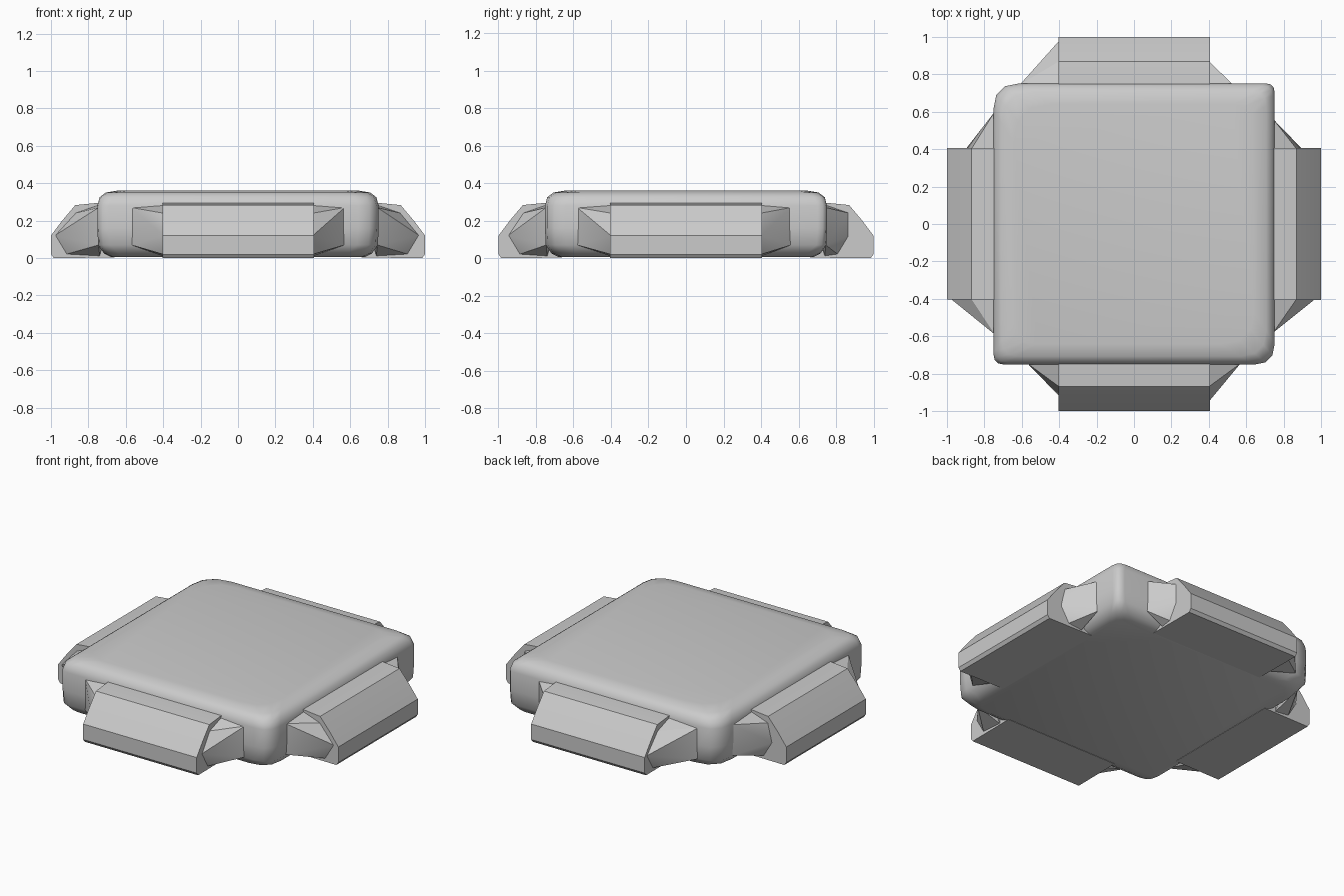
import bpy, bmesh
from mathutils import Vector, Matrix
from math import radians

if "Cube" in bpy.data.objects:
    bpy.data.objects.remove(bpy.data.objects["Cube"])


def finish(bm, name, smooth=None):
    bmesh.ops.recalc_face_normals(bm, faces=bm.faces)
    me = bpy.data.meshes.new(name)
    bm.to_mesh(me)
    bm.free()
    ob = bpy.data.objects.new(name, me)
    bpy.context.collection.objects.link(ob)
    if smooth:
        bpy.ops.object.select_all(action='DESELECT')
        bpy.context.view_layer.objects.active = ob
        ob.select_set(True)
        bpy.ops.object.shade_smooth_by_angle(angle=radians(smooth))
    return ob


# Slab body: outline corners with individually worn, rounded chamfers
H = 0.752
CORNERS = [(1, 1, 0.05), (-1, 1, 0.14), (-1, -1, 0.06), (1, -1, 0.11)]


def outline(inset):
    pts = []
    for i, (sx, sy, cut) in enumerate(CORNERS):
        r = H - inset
        c = cut + inset * 0.6
        corner = Vector((sx * r, sy * r))
        a, b = Vector((-sx * c, 0)), Vector((0, -sy * c))
        if i % 2 == 0:
            a, b = b, a
        for t in (0, 0.33, 0.67, 1):
            pts.append(corner + a * (1 - t) ** 2 + b * t ** 2)
    return pts


bm = bmesh.new()
rings = []
for z, inset in [(0.005, 0.075), (0.025, 0.035), (0.07, 0.004), (0.16, 0), (0.28, 0),
                 (0.325, 0.012), (0.35, 0.045), (0.361, 0.11)]:
    rings.append([bm.verts.new((p.x, p.y, z)) for p in outline(inset)])
n = len(rings[0])
for lo, hi in zip(rings, rings[1:]):
    for i in range(n):
        j = (i + 1) % n
        bm.faces.new((lo[i], lo[j], hi[j], hi[i]))
bm.faces.new(rings[0])
bm.faces.new(rings[-1])
finish(bm, "slab_body", 50)

# Four sloped side flanges, one profile extruded along each side
PROFILE = [(0.66, 0.003), (0.985, 0.0), (1.0, 0.02), (1.0, 0.12),
           (0.94, 0.2), (0.87, 0.283), (0.75, 0.295), (0.66, 0.295)]
for k, side in enumerate(("right", "back", "left", "front")):
    bm = bmesh.new()
    a = [bm.verts.new((x, -0.405, z)) for x, z in PROFILE]
    b = [bm.verts.new((x, 0.405, z)) for x, z in PROFILE]
    for i in range(len(a)):
        j = (i + 1) % len(a)
        bm.faces.new((a[i], a[j], b[j], b[i]))
    bm.faces.new(a)
    bm.faces.new(b)
    bm.transform(Matrix.Rotation(radians(90 * k), 4, 'Z'))
    finish(bm, side + "_flange", 30)

# Webs bridging flange ends to the body: swap axes, x sign, y sign, tip reach, width
WEBS = [(True, 1, 1, 0.87, 0.53), (True, -1, 1, 0.98, 0.61),
        (True, -1, -1, 0.92, 0.57), (True, 1, -1, 0.95, 0.57),
        (False, 1, 1, 0.90, 0.56), (False, -1, 1, 0.90, 0.60),
        (False, -1, -1, 0.98, 0.59), (False, 1, -1, 0.97, 0.58)]
for k, (swap, sx, sy, tip, w) in enumerate(WEBS):
    bm = bmesh.new()
    e = 0.4
    for u, v, z in [(tip, e, 0.12), (tip - 0.06, e, 0.02), (min(tip, 0.87), e, 0.24),
                    (0.745, w, 0.07), (0.745, w, 0.27), (0.74, e, 0.01),
                    (0.74, e, 0.285), (0.70, w - 0.02, 0.15)]:
        x, y = (v, u) if swap else (u, v)
        bm.verts.new((x * sx, y * sy, z))
    res = bmesh.ops.convex_hull(bm, input=bm.verts)
    junk = [g for g in res["geom_interior"] if isinstance(g, bmesh.types.BMVert)]
    bmesh.ops.delete(bm, geom=junk, context='VERTS')
    finish(bm, "corner_web_%d" % (k + 1), 30)
